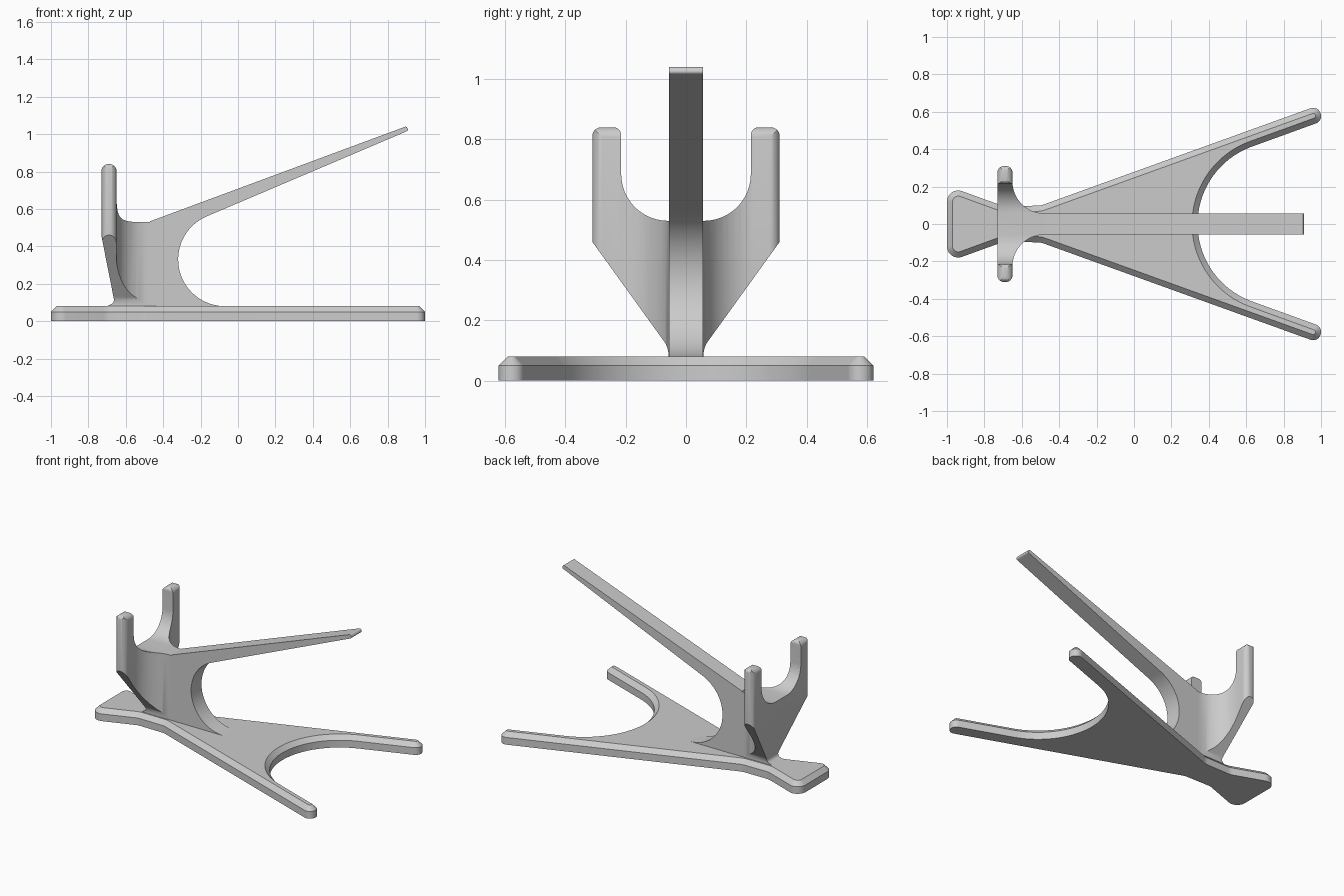
import bpy, bmesh, math
from mathutils import Vector

cube = bpy.data.objects.get("Cube")
if cube:
    bpy.data.objects.remove(cube, do_unlink=True)

grey = bpy.data.materials.new("plain_grey")
grey.use_nodes = True
colour = (0.6, 0.6, 0.6, 1)
grey.diffuse_color = colour
grey.node_tree.nodes["Principled BSDF"].inputs["Base Color"].default_value = colour


def rounded(corners, steps=12):
    """Replace each corner (u, v, radius) by an arc."""
    out = []
    for i, (u, v, r) in enumerate(corners):
        p = Vector((u, v))
        if r == 0:
            out.append(p)
            continue
        a = (Vector(corners[i - 1][:2]) - p).normalized()
        b = (Vector(corners[(i + 1) % len(corners)][:2]) - p).normalized()
        half = a.angle(b) / 2
        centre = p + (a + b).normalized() * (r / math.sin(half))
        start = p + a * (r / math.tan(half)) - centre
        end = p + b * (r / math.tan(half)) - centre
        sweep = math.pi - 2 * half
        for k in range(steps + 1):
            t = k / steps
            w = (math.sin((1 - t) * sweep) * start + math.sin(t * sweep) * end) / math.sin(sweep)
            out.append(centre + w)
    return out


def mirrored(half, axis):
    """Close a half outline by its reflection; axis is the flipped coordinate."""
    flip = [(-u, v, r) if axis == 0 else (u, -v, r) for u, v, r in reversed(half)]
    return half + flip


def prism(name, outline, axis, lo, hi, chamfer=0):
    """Extrude an outline along an axis, with an optional chamfer at the top."""
    place = {"x": lambda p, w: (w, p.x, p.y),
             "y": lambda p, w: (p.x, w, p.y),
             "z": lambda p, w: (p.x, p.y, w)}[axis]
    bm = bmesh.new()
    rings = [[bm.verts.new(place(p, w)) for p in outline] for w in (lo, hi)]
    n = len(outline)
    bm.faces.new(rings[0])
    top = bm.faces.new(rings[1])
    for i in range(n):
        j = (i + 1) % n
        bm.faces.new((rings[0][i], rings[0][j], rings[1][j], rings[1][i]))
    bmesh.ops.recalc_face_normals(bm, faces=bm.faces[:])
    if chamfer:
        bmesh.ops.inset_region(bm, faces=[top], thickness=chamfer, depth=chamfer,
                               use_even_offset=True)
    mesh = bpy.data.meshes.new(name)
    bm.to_mesh(mesh)
    bm.free()
    mesh.materials.append(grey)
    obj = bpy.data.objects.new(name, mesh)
    bpy.context.collection.objects.link(obj)
    return obj


def activate(obj):
    bpy.ops.object.select_all(action="DESELECT")
    obj.select_set(True)
    bpy.context.view_layer.objects.active = obj


def intersect(obj, cutter):
    activate(obj)
    mod = obj.modifiers.new("trim", "BOOLEAN")
    mod.operation, mod.solver, mod.object = "INTERSECT", "EXACT", cutter
    bpy.ops.object.modifier_apply(modifier=mod.name)
    bpy.data.objects.remove(cutter, do_unlink=True)


# Base plate: flared heel, narrow waist, two legs with a round gap between
base_half = [(-1, 0.205, 0.06), (-0.70, 0.096, 0.1), (-0.5, 0.098, 0.1),
             (0.983, 0.633, 0.042), (1.012, 0.552, 0.042)]
for k in range(17):
    a = math.radians(111 + 66 * k / 16)
    base_half.append((0.78 + 0.44 * math.cos(a), 0.44 * math.sin(a), 0))
base = prism("base_plate", rounded(mirrored(base_half, 1)), "z", 0, 0.05, 0.03)

# Upright fin and sloping arm
fin_corners = [(-0.47, 0.07, 0), (-0.47, 0.534, 0), (0.9, 1.042, 0.01),
               (0.913, 1.021, 0.01), (0.895, 1.012, 0)]
for k in range(25):
    a = math.radians(113 + 157 * k / 24)
    fin_corners.append((-0.07 + 0.25 * math.cos(a), 0.33 + 0.25 * math.sin(a), 0))
fin_corners.append((-0.07, 0.07, 0))
arm = prism("fin_and_arm", rounded(fin_corners), "y", -0.057, 0.057)

# Fork: filleted plan, trimmed by its end and side silhouettes
plan = mirrored([(-0.73, 0.31, 0.035), (-0.65, 0.31, 0.035),
                 (-0.65, 0.057, 0.17), (-0.47, 0.057, 0)], 1)
fork = prism("fork", rounded(plan), "z", 0.07, 0.9)
end_shape = mirrored([(0.058, 0.06, 0), (0.058, 0.11, 0.08), (0.311, 0.461, 0),
                      (0.311, 0.84, 0.03), (0.215, 0.84, 0.025),
                      (0.215, 0.53, 0.155)], 0)
intersect(fork, prism("end_trim", rounded(end_shape), "x", -0.9, -0.3))
side_shape = [(-0.70, 0.06, 0), (-0.70, 0.08, 0), (-0.66, 0.1, 0.025),
              (-0.731, 0.46, 0), (-0.731, 0.84, 0.039), (-0.649, 0.84, 0.039),
              (-0.649, 0.75, 0), (-0.4, 0.75, 0), (-0.4, 0.06, 0)]
intersect(fork, prism("side_trim", rounded(side_shape), "y", -0.5, 0.5))

for obj in (base, arm, fork):
    activate(obj)
    bpy.ops.object.shade_smooth_by_angle(angle=math.radians(30))
